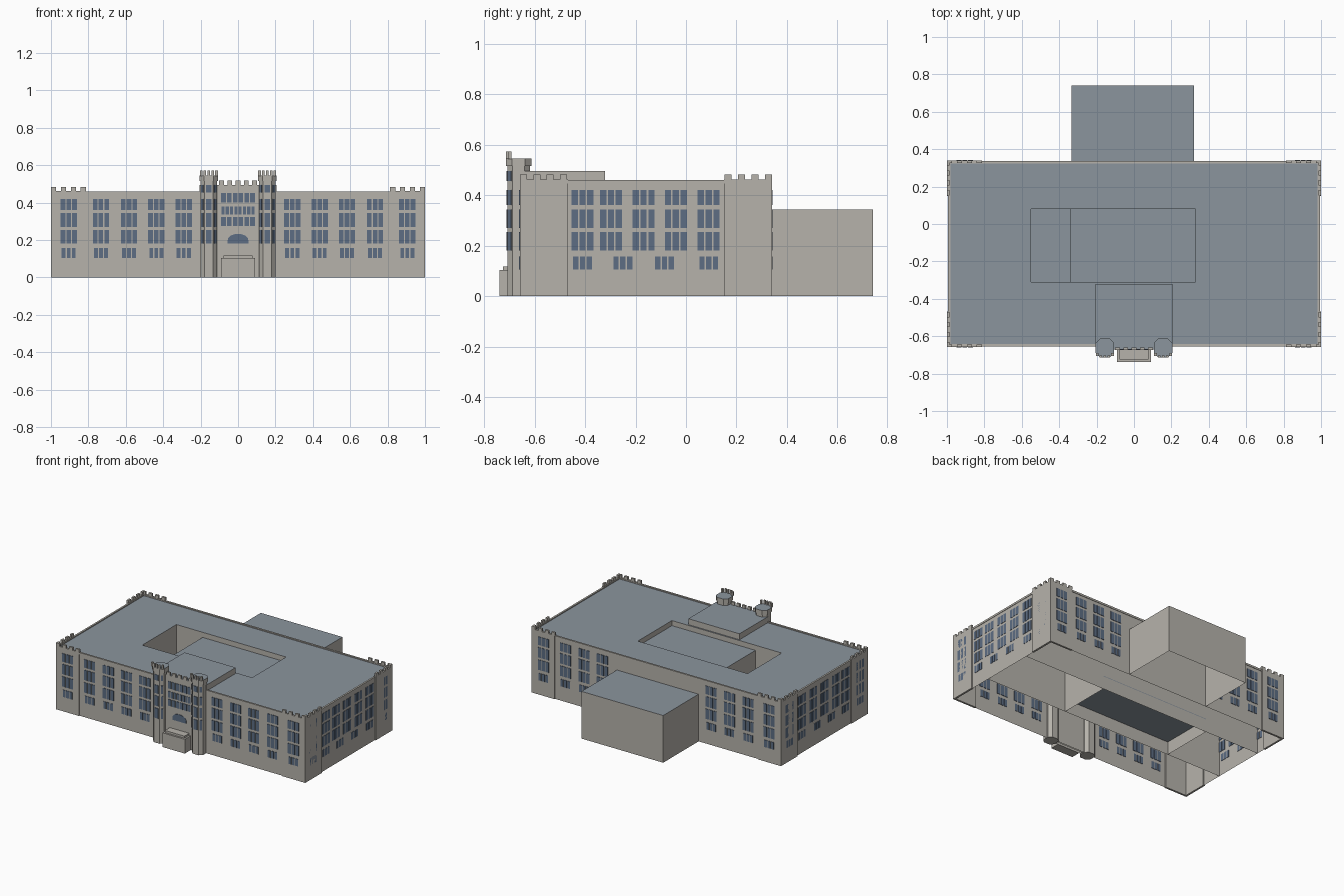
import bpy, bmesh, math
from mathutils import Vector, Matrix

cube = bpy.data.objects.get("Cube")
if cube:
    bpy.data.objects.remove(cube, do_unlink=True)


def material(name, rgb):
    m = bpy.data.materials.new(name)
    m.use_nodes = True
    m.diffuse_color = (*rgb, 1)
    m.node_tree.nodes["Principled BSDF"].inputs["Base Color"].default_value = (*rgb, 1)
    return m


STONE = material("stone", (0.47, 0.45, 0.41))
SLATE = material("slate roof", (0.26, 0.30, 0.34))
GLASS = material("window glass", (0.11, 0.155, 0.23))


def finish(name, bm, mats, roof=False):
    bmesh.ops.recalc_face_normals(bm, faces=bm.faces)
    if roof:
        for f in bm.faces:
            f.material_index = 1 if f.normal.z > 0.9 else 0
    me = bpy.data.meshes.new(name)
    bm.to_mesh(me)
    bm.free()
    for m in mats:
        me.materials.append(m)
    ob = bpy.data.objects.new(name, me)
    bpy.context.collection.objects.link(ob)
    return ob


def add_box(bm, x0, x1, y0, y1, z0, z1):
    mat = Matrix.Translation(((x0 + x1) / 2, (y0 + y1) / 2, (z0 + z1) / 2))
    mat = mat @ Matrix.Diagonal((abs(x1 - x0), abs(y1 - y0), abs(z1 - z0), 1))
    return bmesh.ops.create_cube(bm, size=1, matrix=mat)["verts"]


def boxes(name, items, mat):
    bm = bmesh.new()
    for b in items:
        add_box(bm, *b)
    return finish(name, bm, [mat])


def block(name, *b):
    # stone walls, slate top, open underneath
    bm = bmesh.new()
    add_box(bm, *b)
    bmesh.ops.recalc_face_normals(bm, faces=bm.faces)
    low = [f for f in bm.faces if f.normal.z < -0.9]
    for f in bm.faces:
        f.material_index = 1 if f.normal.z > 0.9 else 0
    bmesh.ops.delete(bm, geom=low, context='FACES_ONLY')
    return finish(name, bm, [STONE, SLATE])


def prism(name, pts, vec, mats, roof=False):
    bm = bmesh.new()
    f = bm.faces.new([bm.verts.new(p) for p in pts])
    ext = bmesh.ops.extrude_face_region(bm, geom=[f], use_keep_orig=True)["geom"]
    bmesh.ops.translate(bm, vec=vec, verts=[v for v in ext if isinstance(v, bmesh.types.BMVert)])
    return finish(name, bm, mats, roof)


# Main wings around the courtyard
X, YF, YB, H = 0.992, -0.652, 0.334, 0.452
CF, CB, CL, CR = -0.31, 0.08, -0.55, 0.33
block("front_wing", -X, X, YF, CF, 0, H)
block("back_wing", -X, X, CB, YB, 0, H)
block("right_wing", -X, CL, CF, CB, 0, H)
block("left_wing", CR, X, CF, CB, 0, H)
block("courtyard_hall", -0.34, CR, CF, CB, 0.1, 0.415)
bm = bmesh.new()
add_box(bm, CL, CR, CF, CB, 0.095, 0.1)
finish("courtyard_floor", bm, [SLATE])
block("rear_annex", -0.335, 0.32, YB, 0.74, 0, 0.342)

# Parapet strips along the outer walls
t = 0.01
boxes("parapet", [(-X, X, YF - 0.003, YF + t, 0.445, 0.459), (-X, X, YB - t, YB + 0.003, 0.445, 0.459),
                  (-X - 0.003, -X + t, YF, YB, 0.445, 0.459), (X - t, X + 0.003, YF, YB, 0.445, 0.459)], STONE)

# Corner pavilions: thin projecting walls with battlements
walls, merlons = [], []
for sx in (-1, 1):
    for y, sy in ((YF - 0.006, -1), (YB + 0.006, 1)):
        xo = sx * 1.0
        walls.append((xo, sx * 0.815, y, y - sy * 0.014, 0, 0.462))
        walls.append((xo, xo - sx * 0.014, y, y - sy * 0.19, 0, 0.462))
        for i in range(4):
            d = i * 0.053
            merlons.append((xo - sx * d, xo - sx * (d + 0.028), y, y - sy * 0.014, 0.46, 0.482))
            merlons.append((xo, xo - sx * 0.014, y - sy * d, y - sy * (d + 0.028), 0.46, 0.482))
boxes("corner_pavilions", walls, STONE)
boxes("corner_merlons", merlons, STONE)

# Windows: groups of three panes in four rows
ROWS = [(0.36, 0.42), (0.27, 0.343), (0.18, 0.253), (0.105, 0.157)]
D = 0.003


def panes(c, step, count=3, gap=0.006):
    start = c - step * count / 2
    return [(start + i * step + gap / 2, start + (i + 1) * step - gap / 2) for i in range(count)]


front, back, sides = [], [], []
for r, (z0, z1) in enumerate(ROWS):
    step = 0.031 if r < 3 else 0.027
    for c in (0.905, 0.733, 0.583, 0.437, 0.29):
        out = 0.006 if c > 0.8 else 0
        for s in (-1, 1):
            for a, b in panes(s * c, step):
                y = YF - out
                front.append((a, b, y - D, y + D, z0, z1))
                if c > 0.4:
                    y = YB + out
                    back.append((a, b, y - D, y + D, z0, z1))
    middle = (-0.41, -0.297, -0.168, -0.04, 0.09) if r < 3 else (-0.41, -0.25, -0.085, 0.09)
    for c in (-0.567, *middle, 0.242):
        xo = 0.9985 if c in (-0.567, 0.242) else X + 0.0005
        for a, b in panes(c, step):
            for s in (-1, 1):
                sides.append((s * (xo - D), s * (xo + 0.0015), a, b, z0, z1))
boxes("front_windows", front, GLASS)
boxes("back_windows", back, GLASS)
boxes("side_windows", sides, GLASS)

# Entrance block between the towers
EY = -0.67
block("entrance_block", -0.205, 0.205, YF, -0.32, 0.44, 0.495)
block("entrance_front", -0.12, 0.12, EY, YF + 0.01, 0, 0.495)
boxes("entrance_merlons", [(a, b, EY - 0.003, EY + 0.01, 0.492, 0.517)
                           for a, b in panes(0, 0.044, 5, 0.018)], STONE)
entry = []
for z0, z1, n, step in ((0.4, 0.452, 6, 0.031), (0.335, 0.38, 8, 0.023), (0.275, 0.322, 6, 0.031)):
    entry += [(a, b, EY - D, EY + D, z0, z1) for a, b in panes(0, step, n)]
boxes("entrance_windows", entry, GLASS)
arch = [(0.055 * math.cos(i * math.pi / 10), EY - D, 0.2 + 0.033 * math.sin(i * math.pi / 10)) for i in range(11)]
prism("arched_window", [(-0.055, EY - D, 0.182)] + [(0.055, EY - D, 0.182)] + arch, (0, 0.006, 0), [GLASS])

# Porch
boxes("porch", [(-0.09, 0.09, -0.738, EY, 0, 0.103)], STONE)
boxes("porch_coping", [(-0.078, 0.078, -0.725, EY, 0.1, 0.118)], STONE)


# Towers: chamfered square shafts with a wider crown
def octagon(cx, cy, r, z):
    c = r * 0.52
    ring = [(r, -c), (r, c), (c, r), (-c, r), (-r, c), (-r, -c), (-c, -r), (c, -r)]
    return [(cx + x, cy + y, z) for x, y in ring]


TY = -0.663
for side, sx in (("right", -1), ("left", 1)):
    cx = sx * 0.156
    prism(side + "_tower_shaft", octagon(cx, TY, 0.045, 0), (0, 0, 0.52), [STONE])
    prism(side + "_tower_crown", octagon(cx, TY, 0.05, 0.515), (0, 0, 0.03), [STONE, SLATE], True)
    tops = [(cx + a, cx + b, TY - 0.051, TY - 0.04, 0.543, 0.572) for a, b in panes(0, 0.022, 3, 0.009)]
    tops += [(cx + s * 0.034, cx + s * 0.048, TY - 0.042, TY - 0.028, 0.543, 0.572) for s in (-1, 1)]
    boxes(side + "_tower_merlons", tops, STONE)
    # slit windows on the front and slanted faces
    bm = bmesh.new()
    for z0, z1 in ((0.455, 0.495), *ROWS[:3]):
        for ang, dist, w in ((0, 0.045, 0.014), (45, 0.0484, 0.008), (-45, 0.0484, 0.008)):
            verts = add_box(bm, -w, w, -dist - D, -dist + D, z0, z1)
            bmesh.ops.rotate(bm, verts=verts, cent=(0, 0, 0), matrix=Matrix.Rotation(math.radians(ang), 3, 'Z'))
            bmesh.ops.translate(bm, verts=verts, vec=Vector((cx, TY, 0)))
    finish(side + "_tower_windows", bm, [GLASS])
